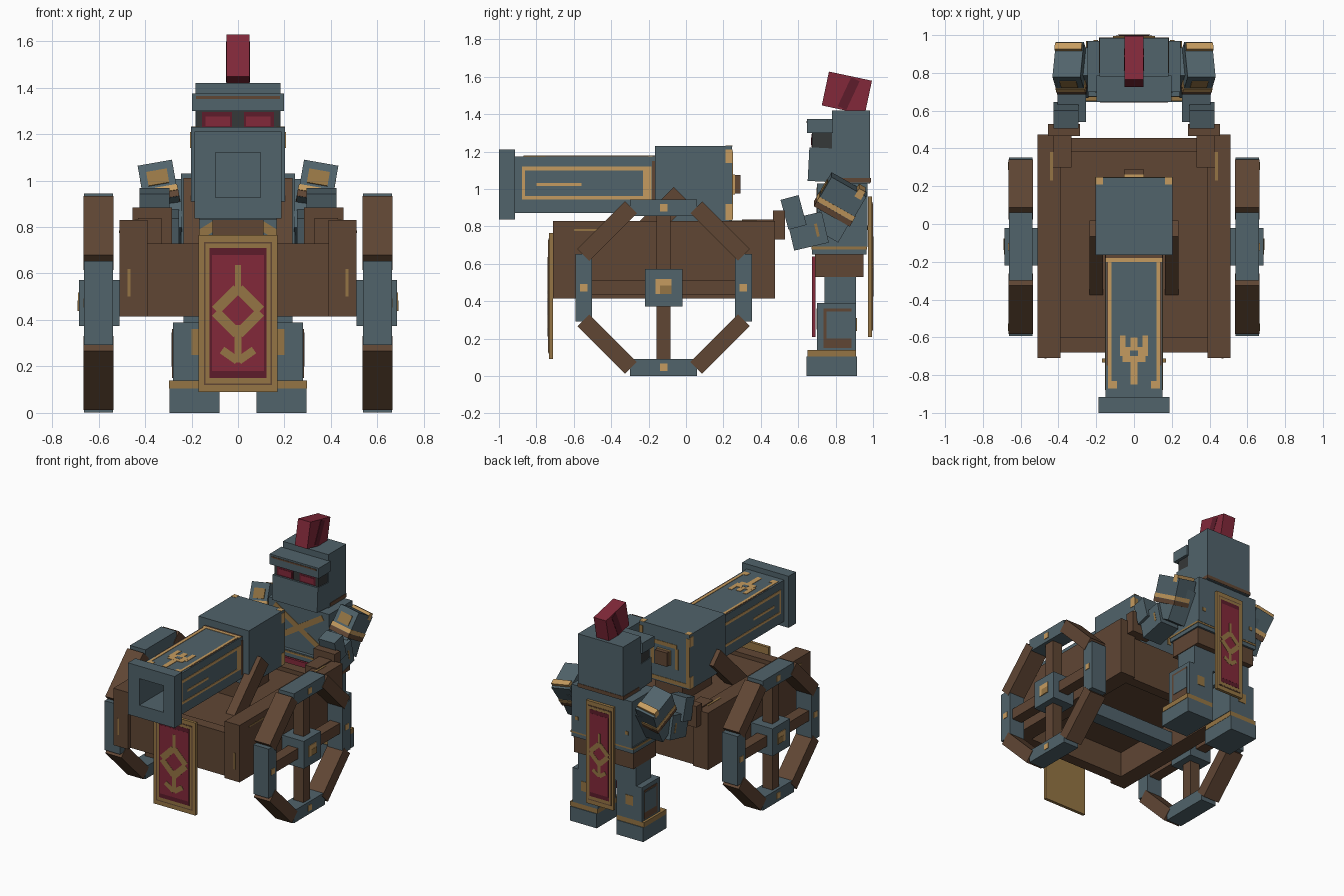
import bpy, bmesh, math
from mathutils import Vector

if "Cube" in bpy.data.objects:
    bpy.data.objects.remove(bpy.data.objects["Cube"], do_unlink=True)


def material(name, rgb):
    m = bpy.data.materials.new(name)
    m.use_nodes = True
    m.diffuse_color = (*rgb, 1)
    b = m.node_tree.nodes["Principled BSDF"]
    b.inputs["Base Color"].default_value = (*rgb, 1)
    b.inputs["Roughness"].default_value = 0.9
    return m


STEEL = material("blue_grey_steel", (0.082, 0.125, 0.146))
WOOD = material("brown_wood", (0.117, 0.061, 0.034))
GOLD = material("bright_gold", (0.56, 0.33, 0.115))
BRASS = material("dull_brass", (0.30, 0.178, 0.058))
RED = material("red_cloth", (0.225, 0.022, 0.042))
DARKRED = material("dark_red", (0.11, 0.012, 0.024))
DARK = material("dark_iron", (0.036, 0.04, 0.04))


def finish(bm, name, mat):
    bmesh.ops.recalc_face_normals(bm, faces=bm.faces)
    me = bpy.data.meshes.new(name)
    bm.to_mesh(me)
    bm.free()
    me.materials.append(mat)
    ob = bpy.data.objects.new(name, me)
    bpy.context.collection.objects.link(ob)
    return ob


def box(name, mat, x, y, z, rot=(0, 0, 0), both=False):
    """Box from ranges, turned about its centre (degrees); both adds the mirrored twin."""
    bm = bmesh.new()
    bmesh.ops.create_cube(bm, size=1)
    bmesh.ops.scale(bm, verts=bm.verts, vec=(x[1] - x[0], y[1] - y[0], z[1] - z[0]))
    ob = finish(bm, name, mat)
    ob.location = [sum(r) / 2 for r in (x, y, z)]
    ob.rotation_euler = [math.radians(a) for a in rot]
    if both:
        ob.name = "left_" + name
        tw = bpy.data.objects.new("right_" + name, ob.data)
        bpy.context.collection.objects.link(tw)
        tw.location = (-ob.location.x, ob.location.y, ob.location.z)
        tw.rotation_euler = (ob.rotation_euler.x, -ob.rotation_euler.y, -ob.rotation_euler.z)
    return ob


def sym(r):
    return (-r, r)


def about(c, size):
    return (c - size / 2, c + size / 2)


def square_loft(name, mat, rings, zc):
    """Square rings (half size, y) joined along y and capped."""
    bm = bmesh.new()
    loops = [[bm.verts.new((h * sx, y, zc + h * sz)) for sx, sz in
              ((-1, -1), (1, -1), (1, 1), (-1, 1))] for h, y in rings]
    for a, b in zip(loops, loops[1:]):
        for i in range(4):
            j = (i + 1) % 4
            bm.faces.new((a[i], a[j], b[j], b[i]))
    bm.faces.new(loops[0])
    bm.faces.new(loops[-1])
    return finish(bm, name, mat)


def banner(name, y, out, hw, z0, z1, s):
    """Bordered cloth with a diamond, spike and crescent; out is the painted side."""
    box(name + "_cloth", BRASS, sym(hw), about(y, 0.022), (z0, z1))
    def plate(part, mat, x, z, lift, turn=0):
        yy = y + out * (0.011 + lift)
        box(name + "_" + part, mat, x, about(yy, 0.003), z, (0, turn, 0))
    plate("inner_line", WOOD, sym(hw * 0.86), (z0 + 0.03, z1 - 0.03), 0.001)
    plate("trim", BRASS, sym(hw * 0.82), (z0 + 0.037, z1 - 0.037), 0.002)
    plate("dark_field", DARKRED, sym(hw * 0.72), (z0 + 0.06, z1 - 0.055), 0.003)
    plate("field", RED, sym(hw * 0.66), (z0 + 0.09, z1 - 0.085), 0.004)
    zc = (z0 + z1) / 2 + 0.01
    for k in (-1, 1):
        for v in (-1, 1):
            plate("diamond", BRASS, about(k * 0.05 * s, 0.13 * s), about(zc + v * 0.05 * s, 0.045 * s),
                  0.006, 45 * k * v)
        plate("crescent", BRASS, about(k * 0.036 * s, 0.08 * s), about(zc - 0.19 * s, 0.034 * s), 0.006, -35 * k)
    plate("spike", BRASS, sym(0.012 * s), (zc + 0.07 * s, zc + 0.2 * s), 0.006)
    plate("stem", BRASS, sym(0.016 * s), (zc - 0.22 * s, zc - 0.06 * s), 0.006)


# Cart body
box("cart_side", WOOD, (0.39, 0.51), (-0.71, 0.475), (0.415, 0.83), both=True)
box("cart_front", WOOD, sym(0.39), (-0.68, -0.60), (0.415, 0.73))
box("cart_back", WOOD, sym(0.39), (0.38, 0.455), (0.415, 0.73))
box("cart_floor", WOOD, sym(0.39), (-0.60, 0.38), (0.60, 0.70))
box("handle_beam", WOOD, (0.33, 0.43), (0.30, 0.48), (0.73, 0.838), both=True)
box("handle_grip", WOOD, (0.285, 0.455), (0.465, 0.53), (0.73, 0.885), both=True)
box("cart_strut", WOOD, (0.165, 0.235), about(-0.179, 0.44), about(0.812, 0.12), (45, 0, 0), both=True)
box("cannon_post", WOOD, sym(0.11), (-0.14, 0.2), (0.70, 0.84))
box("side_front_scratch", BRASS, (0.463, 0.475), (-0.712, -0.709), (0.50, 0.62), both=True)
box("side_top_scratch", BRASS, (0.43, 0.445), (0.23, 0.38), (0.829, 0.832), both=True)
box("side_scratch", BRASS, (0.509, 0.512), (-0.60, -0.40), (0.775, 0.785), both=True)
box("axle", STEEL, sym(0.52), about(-0.12, 0.10), about(0.473, 0.10))

# Wheels: eight rim blocks, four spokes, square hub
CY, CZ, R = -0.12, 0.473, 0.427
for i in range(8):
    a = math.radians(45 * i)
    cy, cz = CY + R * math.cos(a), CZ + R * math.sin(a)
    steel = i % 2 == 0
    w = 0.0 if steel else 0.003
    box("rim_block", STEEL if steel else WOOD, (0.538 - w, 0.662 + w), about(cy, 0.09),
        about(cz, 0.36), (45 * i, 0, 0), both=True)
    if steel:
        box("rim_rivet", GOLD, (0.661, 0.666), about(cy, 0.04), about(cz, 0.04), both=True)
        sy, sz = CY + 0.24 * math.cos(a), CZ + 0.24 * math.sin(a)
        box("spoke", WOOD, (0.56, 0.64), about(sy, 0.30), about(sz, 0.076), (45 * i, 0, 0), both=True)
box("hub", STEEL, (0.51, 0.685), about(CY, 0.20), about(CZ, 0.20), both=True)
box("hub_cap", GOLD, (0.684, 0.689), about(CY, 0.085), about(CZ + 0.005, 0.08), both=True)
box("hub_cap_shade", BRASS, (0.688, 0.691), about(CY + 0.012, 0.06), about(CZ - 0.012, 0.045), both=True)

# Cannon
square_loft("barrel", STEEL, [(0.151, -0.15), (0.151, -0.915), (0.188, -0.915), (0.188, -1.0),
                              (0.097, -1.0), (0.097, -0.62)], 1.024)
box("breech", STEEL, sym(0.203), (-0.165, 0.247), (0.83, 1.23))
box("breech_knob", WOOD, sym(0.05), (0.247, 0.292), (0.975, 1.075))
box("breech_knob_band", GOLD, sym(0.053), (0.25, 0.262), (0.972, 1.078))

# Barrel gilding
for z0, z1, y0, y1 in ((1.10, 1.12, -0.87, -0.19), (1.015, 1.032, -0.80, -0.56),
                       (0.945, 0.962, -0.87, -0.19)):
    box("barrel_side_line", GOLD, (0.150, 0.154), (y0, y1), (z0, z1), both=True)
for y0, y1 in ((-0.878, -0.86), (-0.23, -0.185)):
    box("barrel_side_band", GOLD, (0.150, 0.154), (y0, y1), (0.945, 1.12), both=True)
box("barrel_side_rust", WOOD, (0.150, 0.154), (-0.183, -0.165), (0.90, 1.15), both=True)
box("barrel_top_line", GOLD, (0.118, 0.137), (-0.87, -0.20), (1.174, 1.178), both=True)
box("barrel_top_rust", WOOD, (0.138, 0.145), (-0.75, -0.20), (1.174, 1.177), both=True)
box("barrel_top_band", GOLD, sym(0.15), (-0.20, -0.18), (1.174, 1.178))
box("barrel_top_rust_band", WOOD, sym(0.15), (-0.18, -0.165), (1.174, 1.178))
box("barrel_top_corner", GOLD, (0.09, 0.137), (-0.87, -0.83), (1.174, 1.178), both=True)
box("barrel_mark_stem", GOLD, sym(0.018), (-0.85, -0.60), (1.174, 1.178))
box("barrel_mark_centre", GOLD, sym(0.06), (-0.73, -0.65), (1.174, 1.1785))
box("barrel_mark_wing", GOLD, (0.045, 0.075), (-0.70, -0.59), (1.174, 1.178), both=True)
box("barrel_mark_heart", STEEL, sym(0.02), (-0.70, -0.67), (1.174, 1.180))

# Breech gilding, mostly on the back face
for z0, z1 in ((0.835, 0.92), (1.14, 1.21)):
    box("breech_corner", GOLD, (0.202, 0.206), (0.21, 0.249), (z0, z1), both=True)
box("breech_top_corner", GOLD, (0.165, 0.203), (0.21, 0.249), (1.228, 1.232), both=True)
box("breech_back_edge", BRASS, (0.175, 0.203), (0.246, 0.25), (0.86, 1.20), both=True)
box("breech_back_low_edge", BRASS, sym(0.203), (0.246, 0.25), (0.84, 0.868))
box("breech_back_side_mark", BRASS, (0.085, 0.112), (0.246, 0.25), (0.95, 1.10), both=True)
box("breech_back_top_mark", BRASS, sym(0.10), (0.246, 0.25), (1.10, 1.128))

# Hanging banner on the cart front
banner("front_banner", -0.722, -1, 0.17, 0.09, 0.765, 1.0)

# Guard: legs
box("boot", STEEL, (0.08, 0.295), (0.645, 0.915), (0, 0.105), both=True)
box("boot_trim", BRASS, (0.078, 0.298), (0.65, 0.91), (0.105, 0.14), both=True)
box("shin", STEEL, (0.075, 0.28), (0.70, 0.91), (0.14, 0.39), both=True)
box("shin_plate", WOOD, (0.279, 0.283), (0.735, 0.885), (0.15, 0.36), both=True)
box("shin_plate_face", STEEL, (0.282, 0.286), (0.75, 0.885), (0.20, 0.345), both=True)
box("knee_mark", BRASS, (0.14, 0.2), (0.697, 0.701), (0.25, 0.36), both=True)
box("calf_mark", BRASS, (0.15, 0.21), (0.909, 0.913), (0.24, 0.31), both=True)
box("thigh", STEEL, (0.05, 0.235), (0.74, 0.91), (0.39, 0.56), both=True)

# Guard: torso and tabards
box("waist", WOOD, sym(0.24), (0.69, 0.95), (0.53, 0.65))
box("belt", STEEL, sym(0.25), (0.675, 0.965), (0.65, 0.70))
box("belt_trim", BRASS, sym(0.253), (0.672, 0.968), (0.678, 0.692))
box("torso", STEEL, sym(0.245), (0.70, 0.97), (0.69, 1.03))
for k in (-1, 1):
    box("chest_cross", BRASS, about(0, 0.46), (0.697, 0.701), about(0.87, 0.04), (0, 32 * k, 0))
box("back_rivet", BRASS, (0.19, 0.215), (0.969, 0.973), (0.78, 0.805), both=True)
banner("back_tabard", 0.984, 1, 0.11, 0.21, 0.96, 0.75)
box("front_tabard", RED, sym(0.11), (0.674, 0.692), (0.21, 0.64))

# Guard: head
box("helmet", STEEL, sym(0.183), (0.78, 0.985), (1.03, 1.42))
box("helmet_trim", WOOD, sym(0.186), (0.80, 0.988), (1.035, 1.06))
box("face", DARK, sym(0.178), (0.675, 0.80), (1.18, 1.32))
box("eye", DARKRED, (0.025, 0.155), (0.671, 0.676), (1.225, 1.295), both=True)
box("eye_glow", RED, (0.035, 0.14), (0.669, 0.673), (1.235, 1.275), both=True)
box("visor", STEEL, sym(0.198), (0.647, 0.785), (1.30, 1.375))
box("visor_trim", WOOD, sym(0.18), (0.644, 0.648), (1.352, 1.363))
box("jaw_guard", STEEL, sym(0.183), (0.655, 0.79), (1.04, 1.22), (-3, 0, 0))
box("plume", RED, sym(0.05), about(0.86, 0.235), about(1.513, 0.185), (-12, 0, 0))
box("plume_stripe", DARKRED, (0.049, 0.052), about(0.87, 0.05), about(1.51, 0.17), (-25, 0, 0), both=True)

# Guard: arms reaching for the cart handles
TILT = (-30, 10, 0)
box("upper_arm", STEEL, (0.24, 0.385), about(0.80, 0.17), about(0.86, 0.24), (-30, 0, 0), both=True)
box("shoulder_guard", STEEL, about(0.335, 0.15), about(0.825, 0.215), about(0.945, 0.185), TILT, both=True)
for part, mat, h, t in (("edge", WOOD, -0.075, 0.03), ("gilding", GOLD, -0.045, 0.028)):
    off = Vector((0, -math.sin(math.radians(-30)) * h, math.cos(math.radians(-30)) * h))
    box("shoulder_" + part, mat, about(0.335 - 0.17 * -h * 1.0, 0.156), about(0.825 + off.y, 0.221),
        about(0.945 + off.z, t), TILT, both=True)
box("shoulder_top_gilding", GOLD, about(0.345, 0.145), about(0.93, 0.04), about(0.985, 0.05), TILT, both=True)
box("shoulder_front_gilding", BRASS, about(0.345, 0.09), about(0.745, 0.02), about(1.01, 0.07), TILT, both=True)
box("forearm", STEEL, (0.255, 0.405), about(0.652, 0.19), about(0.775, 0.17), (13, 0, 0), both=True)
box("elbow_mark", BRASS, (0.404, 0.407), about(0.70, 0.015), about(0.78, 0.07), (13, 0, 0), both=True)
box("gauntlet", STEEL, (0.295, 0.425), about(0.575, 0.10), about(0.875, 0.165), (15, 0, 0), both=True)
box("gauntlet_line", BRASS, (0.30, 0.42), about(0.527, 0.004), about(0.89, 0.012), (15, 0, 0), both=True)
